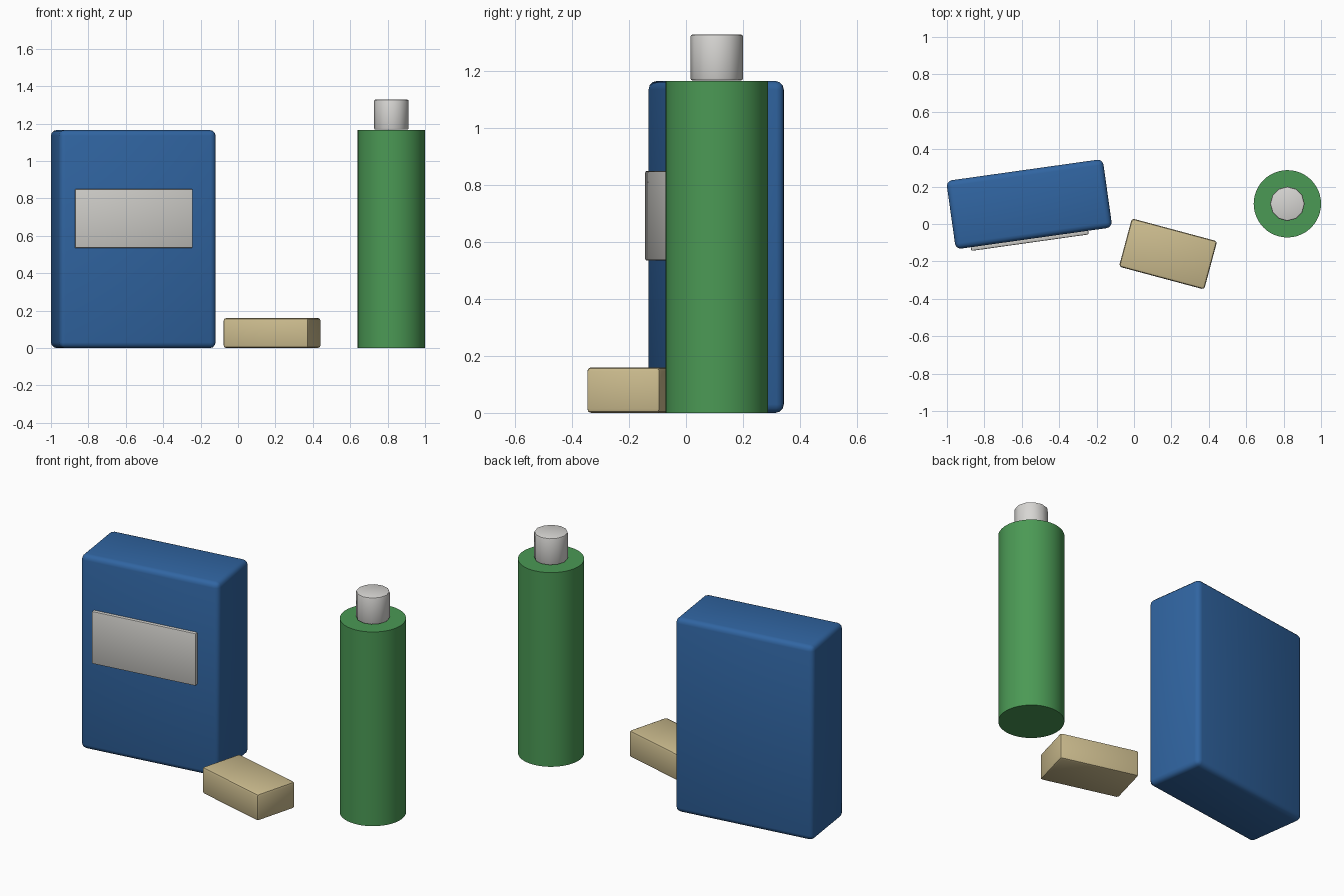
import bpy
from math import radians

if "Cube" in bpy.data.objects:
    bpy.data.objects.remove(bpy.data.objects["Cube"])


def finish(ob, name, color, bevel=0, segments=2, smooth=True):
    ob.name = name
    bpy.ops.object.transform_apply(location=False, rotation=False, scale=True)
    if bevel:
        m = ob.modifiers.new("Bevel", 'BEVEL')
        m.width, m.segments = bevel, segments
        m.limit_method = 'ANGLE'
        m.angle_limit = radians(40)
        bpy.ops.object.modifier_apply(modifier=m.name)
    if smooth:
        bpy.ops.object.shade_smooth_by_angle(angle=radians(40))
    if color:
        mat = bpy.data.materials.new(name)
        mat.diffuse_color = (*color, 1)
        mat.use_nodes = True
        mat.node_tree.nodes["Principled BSDF"].inputs["Base Color"].default_value = mat.diffuse_color
        ob.data.materials.append(mat)
    return ob


def box(name, size, loc, turn, color, bevel, segments=2):
    bpy.ops.mesh.primitive_cube_add(size=1, location=loc, rotation=(0, 0, radians(turn)))
    ob = bpy.context.object
    ob.scale = size
    return finish(ob, name, color, bevel, segments)


def cylinder(name, radius, z0, z1, sides, color, bevel=0):
    bpy.ops.mesh.primitive_cylinder_add(vertices=sides, radius=radius, depth=z1 - z0,
                                        location=(0.82, 0.108, (z0 + z1) / 2))
    return finish(bpy.context.object, name, color, bevel)


# Large carton with a label on its front
box("carton", (0.845, 0.369, 1.165), (-0.56, 0.106, 0.5825), 8, (0.03, 0.13, 0.36), 0.03, 3)
box("carton_label", (0.634, 0.03, 0.315), (-0.558, -0.085, 0.692), 8, (0.62, 0.61, 0.58), 0.006)

# Small block lying in front
box("small_block", (0.472, 0.267, 0.16), (0.182, -0.16, 0.08), -15, (0.6, 0.5, 0.27), 0.014)

# Bottle and cap
cylinder("bottle", 0.18, 0, 1.165, 48, (0.07, 0.32, 0.09))
cylinder("bottle_cap", 0.092, 1.167, 1.328, 12, (0.68, 0.67, 0.65), 0.007)
